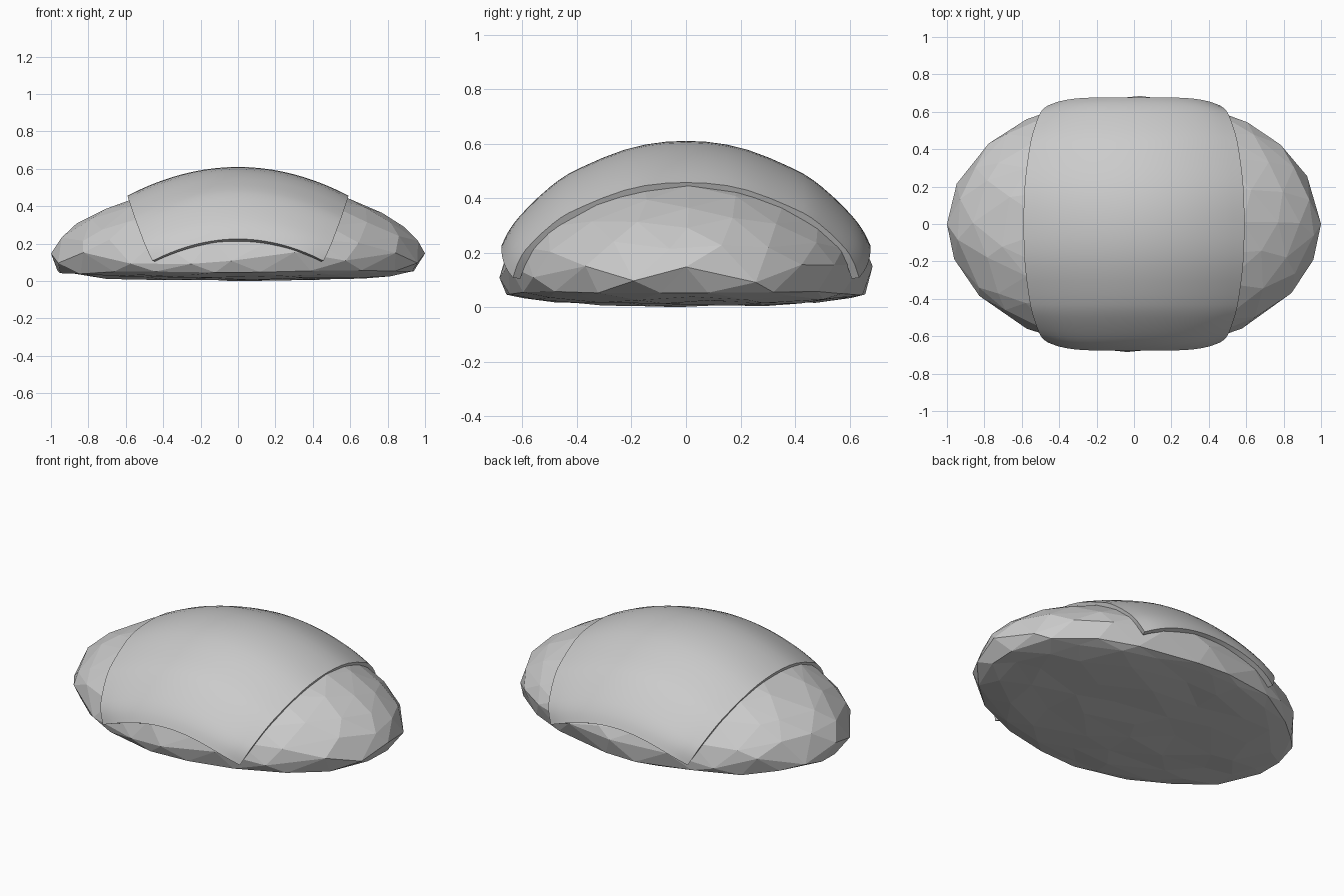
import bpy, bmesh, random
from mathutils import Vector

if "Cube" in bpy.data.objects:
    bpy.data.objects.remove(bpy.data.objects["Cube"])

random.seed(4)


def finish(bm, name):
    me = bpy.data.meshes.new(name)
    bm.to_mesh(me)
    bm.free()
    ob = bpy.data.objects.new(name, me)
    bpy.context.collection.objects.link(ob)
    return ob


# Rice bed: irregular low-poly mound, domed above, nearly flat below
bm = bmesh.new()
bmesh.ops.create_icosphere(bm, subdivisions=3, radius=1)
for v in bm.verts:
    n = v.co.copy()
    if abs(n.x) < 0.97:
        n += Vector(random.uniform(-0.06, 0.06) for _ in range(3))
    n.normalize()
    if n.z >= 0:
        z = 0.15 + 0.39 * n.z ** 1.3
    else:
        z = 0.15 - 0.14 * (-n.z) ** 0.3 + random.uniform(-0.01, 0.006)
    v.co = (n.x, 0.685 * n.y, max(z, 0))
low = min(v.co.z for v in bm.verts)
xmax = max(abs(v.co.x) for v in bm.verts)
for v in bm.verts:
    v.co.z -= low
    v.co.x /= xmax
finish(bm, "rice_bed")

# Topping: curved slab; half sections (y, z) at the middle, (x, y, z) at the end edge
MID = [(0, .61), (.2, .585), (.4, .505), (.5, .44), (.6, .345), (.65, .28), (.677, .225)]
END = [(.59, 0, .457), (.585, .2, .436), (.56, .4, .36), (.54, .49, .305),
       (.508, .58, .22), (.485, .615, .165), (.457, .635, .108)]


def smooth_at(points, t):
    # Catmull-Rom sample along points, mirrored at the ridge
    pts = [Vector(p) for p in points]
    f = t * (len(pts) - 1)
    i = min(int(f), len(pts) - 2)
    f -= i
    b, c = pts[i], pts[i + 1]
    d = pts[i + 2] if i + 2 < len(pts) else 2 * c - b
    if i:
        a = pts[i - 1]
    else:
        a = c.copy()
        k = 0 if len(c) == 2 else 1
        a[k] = -a[k]
    return 0.5 * (2 * b + (c - a) * f + (2 * a - 5 * b + 4 * c - d) * f ** 2
                  + (3 * b - a - 3 * c + d) * f ** 3)


NU, NV = 20, 32
bm = bmesh.new()
grid = []
for j in range(NV + 1):
    v = 2 * j / NV - 1
    my, mz = smooth_at(MID, abs(v))
    ex, ey, ez = smooth_at(END, abs(v))
    side = 1 if v >= 0 else -1
    row = []
    for i in range(NU + 1):
        u = 2 * i / NU - 1
        y = my + (ey - my) * abs(u) ** 5
        z = mz + (ez - mz) * u * u
        row.append(bm.verts.new((u * ex, side * y, z)))
    grid.append(row)
for j in range(NV):
    for i in range(NU):
        bm.faces.new((grid[j][i], grid[j][i + 1], grid[j + 1][i + 1], grid[j + 1][i]))
topping = finish(bm, "topping_slice")
solid = topping.modifiers.new("thickness", 'SOLIDIFY')
solid.thickness = 0.03
solid.offset = -1
bpy.context.view_layer.objects.active = topping
topping.select_set(True)
bpy.ops.object.modifier_apply(modifier="thickness")
bpy.ops.object.shade_smooth_by_angle()
